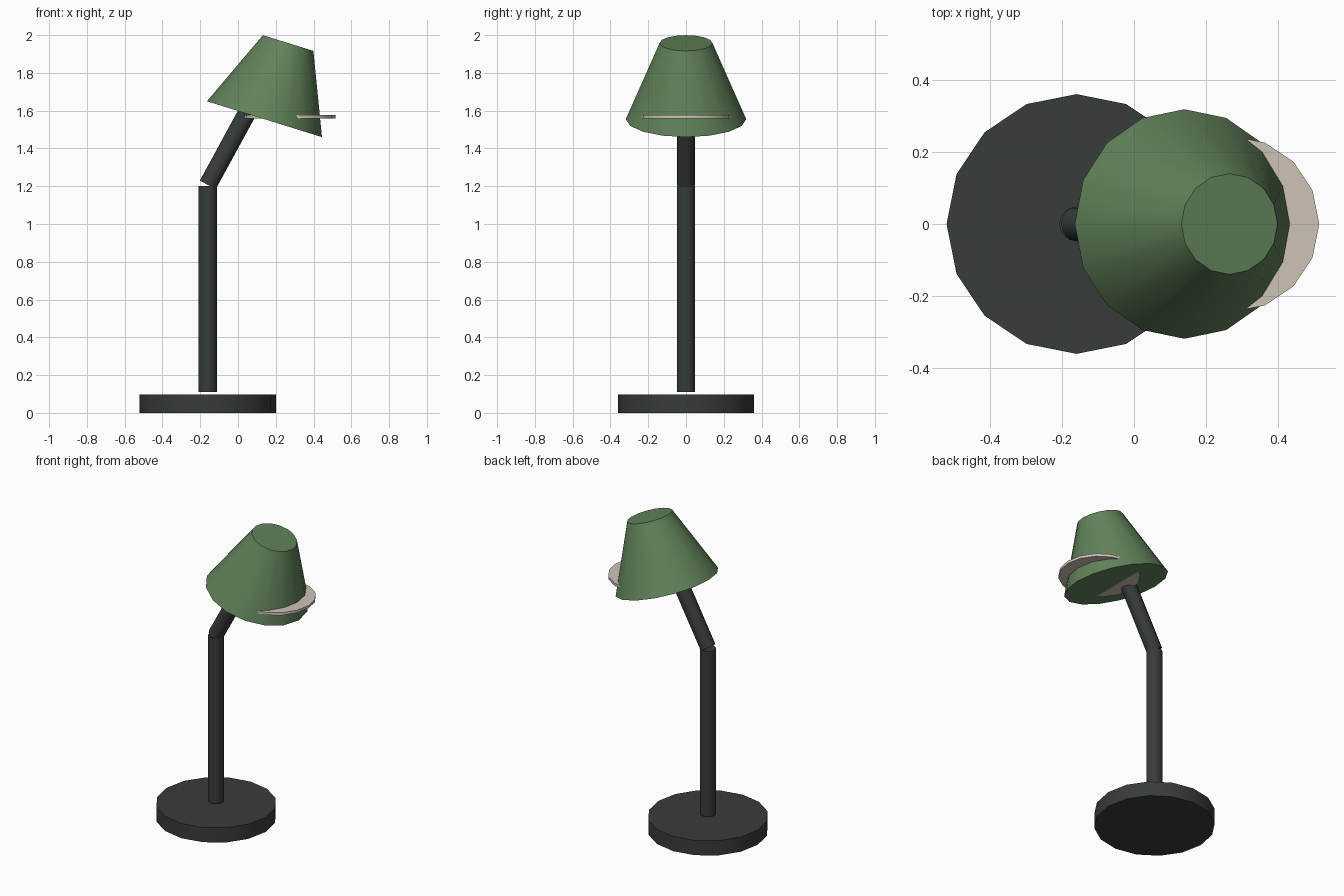
import bpy
from math import radians, sin, cos

if "Cube" in bpy.data.objects:
    bpy.data.objects.remove(bpy.data.objects["Cube"])

SIDES = 16


def material(name, rgb):
    m = bpy.data.materials.new(name)
    m.diffuse_color = (*rgb, 1)
    m.use_nodes = True
    m.node_tree.nodes["Principled BSDF"].inputs["Base Color"].default_value = m.diffuse_color
    return m


dark = material("dark_metal", (0.038, 0.046, 0.041))
green = material("green_shade", (0.12, 0.22, 0.10))
cream = material("warm_white", (0.62, 0.55, 0.47))


def cone(name, start, length, r1, r2, mat, tilt=0.0):
    """Capped cone from its start point, leaning towards +x by tilt degrees."""
    t = radians(tilt)
    x, z = start
    bpy.ops.mesh.primitive_cone_add(
        vertices=SIDES, radius1=r1, radius2=r2, depth=length,
        location=(x + sin(t) * length / 2, 0, z + cos(t) * length / 2),
        rotation=(0, t, 0))
    ob = bpy.context.object
    ob.name = name
    ob.data.name = name
    # Put a vertex exactly on the +x side of the ring
    for v in ob.data.vertices:
        v.co.x, v.co.y = v.co.y, -v.co.x
    ob.data.materials.append(mat)
    bpy.ops.object.shade_smooth_by_angle(angle=radians(30))
    return ob


# Foot, upright post and leaning arm
cone("base", (-0.16, 0.0), 0.097, 0.361, 0.361, dark)
cone("post", (-0.16, 0.111), 1.089, 0.048, 0.048, dark)
cone("arm", (-0.16, 1.207), 0.48, 0.048, 0.048, dark, tilt=28.6)

# Tilted shade, closed at both ends
cone("shade", (0.14, 1.555), 0.422, 0.319, 0.14, green, tilt=17.3)

# Thin level light disc cutting through the shade
cone("light_disc", (0.27, 1.558), 0.018, 0.245, 0.245, cream)
